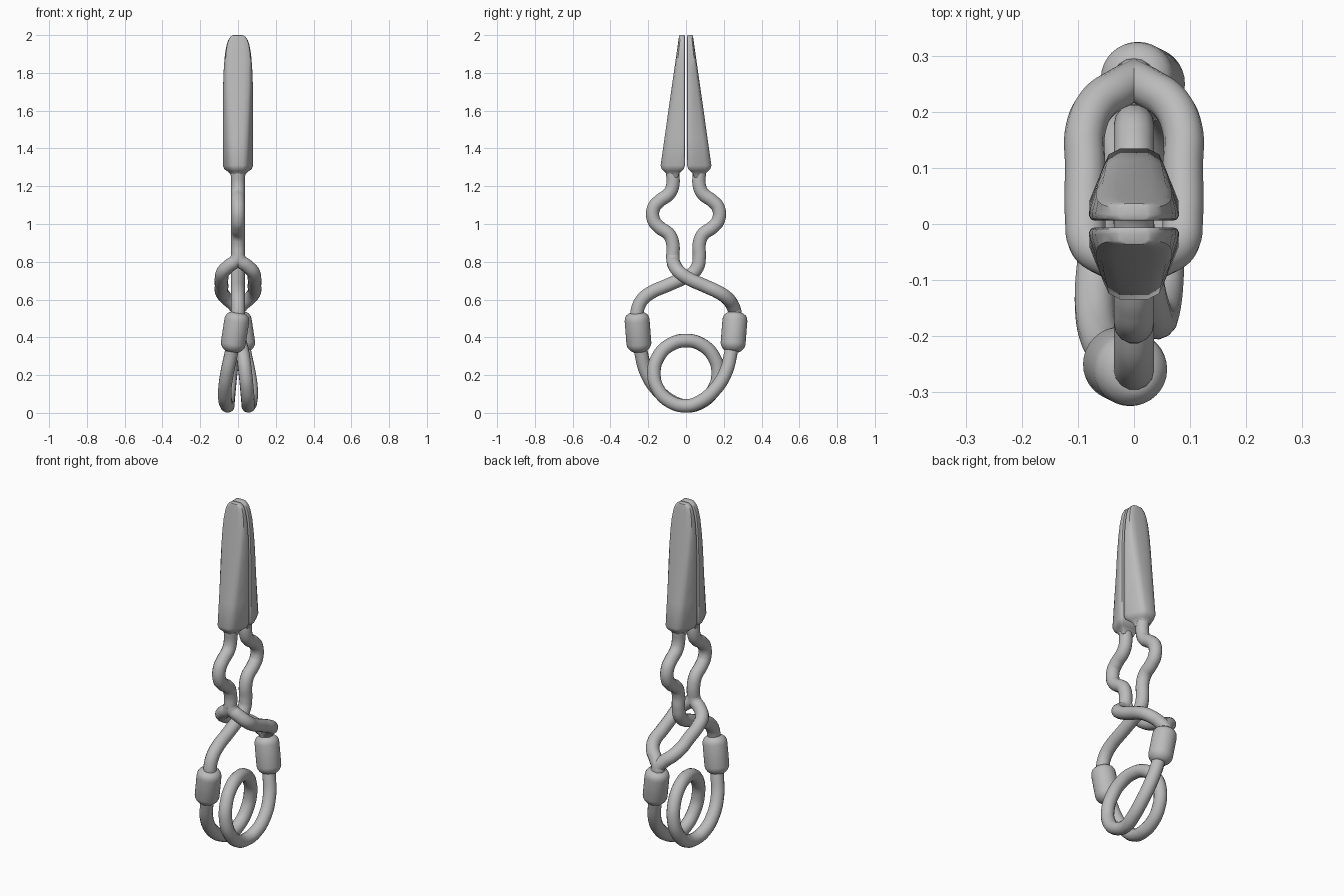
import bpy, bmesh, math
from mathutils import Vector

cube = bpy.data.objects.get("Cube")
if cube:
    bpy.data.objects.remove(cube, do_unlink=True)

grey = bpy.data.materials.new("plain_grey")
grey.use_nodes = True
grey.diffuse_color = (0.5, 0.5, 0.5, 1)
grey.node_tree.nodes["Principled BSDF"].inputs["Base Color"].default_value = (0.5, 0.5, 0.5, 1)

ROD = 0.036


def turn(p):
    """Half turn about the vertical axis."""
    return (-p[0], -p[1], p[2])


def activate(ob):
    bpy.ops.object.select_all(action='DESELECT')
    ob.select_set(True)
    bpy.context.view_layer.objects.active = ob


def rod(name, points):
    """Round wire running smoothly through the points."""
    cu = bpy.data.curves.new(name, 'CURVE')
    cu.dimensions = '3D'
    cu.bevel_depth = ROD
    cu.bevel_resolution = 5
    cu.resolution_u = 8
    cu.use_fill_caps = True
    sp = cu.splines.new('BEZIER')
    sp.bezier_points.add(len(points) - 1)
    for bp, p in zip(sp.bezier_points, points):
        bp.co = p
        bp.handle_left_type = bp.handle_right_type = 'AUTO'
    cu.materials.append(grey)
    ob = bpy.data.objects.new(name, cu)
    bpy.context.collection.objects.link(ob)
    activate(ob)
    bpy.ops.object.convert(target='MESH')
    return bpy.context.object


def loft(name, rings, angle):
    """Closed skin over a stack of equal-length rings."""
    bm = bmesh.new()
    loops = [[bm.verts.new(p) for p in ring] for ring in rings]
    n = len(loops[0])
    for a, b in zip(loops, loops[1:]):
        for i in range(n):
            j = (i + 1) % n
            bm.faces.new((a[i], a[j], b[j], b[i]))
    bm.faces.new(loops[0][::-1])
    bm.faces.new(loops[-1])
    bmesh.ops.recalc_face_normals(bm, faces=bm.faces)
    me = bpy.data.meshes.new(name)
    bm.to_mesh(me)
    bm.free()
    me.materials.append(grey)
    ob = bpy.data.objects.new(name, me)
    bpy.context.collection.objects.link(ob)
    activate(ob)
    bpy.ops.object.shade_smooth_by_angle(angle=math.radians(angle))
    return ob


def jaw_ring(z, w, wo, out, s=1.0):
    """Jaw section: flat wide inner face, sloped flanks, narrower outer face."""
    inn, r = 0.006, 0.009
    d = out - inn
    half = [(w - r, inn), (w - r * 0.3, inn + r * 0.3), (w, inn + r), (w * 0.99, inn + d * 0.25 + 0.003),
            (wo * 1.08, out - d * 0.25), (wo * 0.9, out - d * 0.1), (wo * 0.5, out - d * 0.02)]
    pts = half + [(-x, y) for x, y in half[::-1]]
    return [(x * s, 0.071 + (y - 0.071) * s if s < 1 else y, z) for x, y in pts]


# Jaws: neck, shoulder, long taper and rounded tip
jaw = [jaw_ring(1.245, .08, .05, .137, .42), jaw_ring(1.265, .08, .05, .137, .52),
       jaw_ring(1.28, .08, .05, .137, .72), jaw_ring(1.29, .08, .05, .137, .9),
       jaw_ring(1.31, .08, .05, .137)]
for z, w in ((1.45, .08), (1.6, .08), (1.73, .079), (1.83, .075), (1.9, .069),
             (1.95, .060), (1.975, .051), (1.99, .041), (1.998, .030)):
    t = (z - 1.31) / 0.69
    jaw.append(jaw_ring(z, w, w * (0.63 + 0.27 * t), 0.137 - 0.1 * t))
jaw.append([(x * 0.85, 0.021 + (y - 0.021) * 0.8, 2.0) for x, y, z in jaw[-1]])
loft("back_jaw", jaw, 40)
loft("front_jaw", [[turn(p) for p in ring] for ring in jaw], 40)

# Arms: wavy upper run, shared by both sides
wave = [(.071, 1.28), (.071, 1.2), (.09, 1.16), (.14, 1.122), (.171, 1.085), (.171, 1.02),
        (.14, .982), (.09, .945), (.071, .9), (.07, .82)]
upper = [(0, y, z) for y, z in wave]

# Single arm crosses through the middle to the front
cross = [(.062, .775), (.03, .735), (-.02, .71), (-.1, .675), (-.19, .634), (-.235, .595), (-.258, .54), (-.26, .5)]
rod("single_arm", upper + [(0, y, z) for y, z in cross])

# Forked arm splits around the single arm and rejoins at the back
rod("forked_arm", [turn(p) for p in upper])
for side, name in ((1, "left_fork"), (-1, "right_fork")):
    fork = [(0, -.07, .83), (.012, -.068, .805), (.045, -.06, .78), (.08, -.035, .745), (.087, .01, .713),
            (.087, .1, .672), (.086, .17, .64), (.065, .215, .61), (.025, .243, .575), (0, .257, .54), (0, .26, .5)]
    rod(name, [(side * x, y, z) for x, y, z in fork])

# Spring wire: down the front, one full coil, up the back
down = [(-.022, -.252, .4), (-.035, -.238, .32), (-.058, -.208, .21), (-.07, -.145, .115), (-.066, -.07, .057)]
coil = []
STEPS = 12
for i in range(STEPS + 1):
    a = 2 * math.pi * i / STEPS
    x = -0.055 * math.cos(a / 2)
    coil.append((x, 0.17 * math.sin(a), 0.21 - 0.173 * math.cos(a)))
rod("spring_coil", down + coil + [turn(p) for p in down[::-1]])

# Collars joining the arms to the spring wire
top, bottom = Vector((0, -.262, .53)), Vector((-.032, -.246, .325))
axis = (bottom - top).normalized()
u = axis.cross(Vector((0, 1, 0))).normalized()
v = axis.cross(u)
collar = []
for t, r in ((0, .036), (.02, .046), (.07, .058), (.13, .064), (.2, .066), (.8, .066),
             (.87, .062), (.93, .054), (.97, .045), (1, .036)):
    c = top.lerp(bottom, t)
    collar.append([c + r * (u * math.cos(k * math.pi / 16) + v * math.sin(k * math.pi / 16)) for k in range(32)])
loft("front_collar", collar, 50)
loft("back_collar", [[turn(p) for p in ring] for ring in collar], 50)
